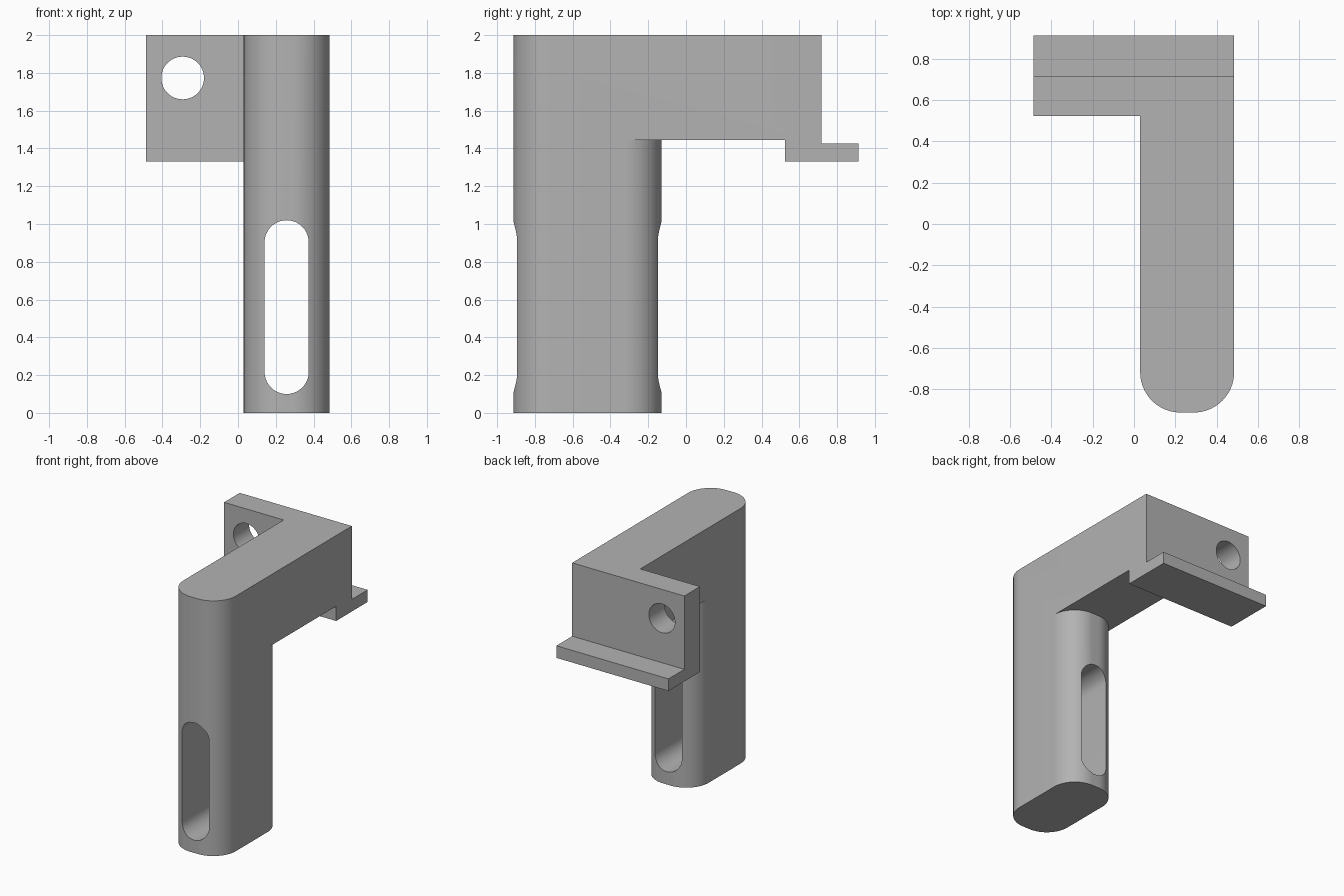
import bpy, bmesh
from math import sin, cos, pi
from mathutils import Matrix, Vector

if "Cube" in bpy.data.objects:
    bpy.data.objects.remove(bpy.data.objects["Cube"], do_unlink=True)

grey = bpy.data.materials.new("plain_grey")
grey.use_nodes = True
colour = (0.45, 0.45, 0.45, 1)
grey.diffuse_color = colour
grey.node_tree.nodes["Principled BSDF"].inputs["Base Color"].default_value = colour

LEFT, RIGHT, END = 0.03, 0.485, -0.487      # post sides, plate's far end
FRONT, REAR, ARM_Z, TOP = -0.913, -0.13, 1.445, 2.0
PLATE_Y, PLATE_BACK, LEDGE_BACK = 0.523, 0.717, 0.913
MID = (LEFT + RIGHT) / 2


def arc(cx, cy, r, start, sweep, steps=20):
    """Points along a circular arc, angles in radians."""
    return [(cx + r * cos(start + sweep * i / steps),
             cy + r * sin(start + sweep * i / steps)) for i in range(steps + 1)]


def rounded_rect(x0, x1, y0, y1, r):
    corners = [(x1 - r, y1 - r), (x0 + r, y1 - r), (x0 + r, y0 + r), (x1 - r, y0 + r)]
    return [p for i, (x, y) in enumerate(corners) for p in arc(x, y, r, i * pi / 2, pi / 2)]


def prism(name, outline, low, high, along_y=False):
    """Extrude an outline along z, or an x-z outline along y."""
    bm = bmesh.new()
    place = (lambda a, b: (a, low, b)) if along_y else (lambda a, b: (a, b, low))
    face = bm.faces.new([bm.verts.new(place(a, b)) for a, b in outline])
    new = bmesh.ops.extrude_face_region(bm, geom=[face])["geom"]
    step = Vector((0, high - low, 0)) if along_y else Vector((0, 0, high - low))
    bmesh.ops.translate(bm, vec=step, verts=[g for g in new if isinstance(g, bmesh.types.BMVert)])
    bmesh.ops.recalc_face_normals(bm, faces=bm.faces)
    mesh = bpy.data.meshes.new(name)
    bm.to_mesh(mesh)
    bm.free()
    mesh.materials.append(grey)
    obj = bpy.data.objects.new(name, mesh)
    bpy.context.collection.objects.link(obj)
    return obj


def combine(body, other, operation):
    """Apply a boolean and discard the helper."""
    other.hide_render = True
    mod = body.modifiers.new(operation, "BOOLEAN")
    mod.operation, mod.solver, mod.object = operation, "EXACT", other
    bpy.ops.object.select_all(action="DESELECT")
    bpy.context.view_layer.objects.active = body
    body.select_set(True)
    bpy.ops.object.modifier_apply(modifier=mod.name)
    bpy.data.objects.remove(other, do_unlink=True)


# Rounded upright post
R = 0.195
body = prism("bracket_body", rounded_rect(LEFT, RIGHT, FRONT, REAR, R), 0, TOP)

# Arm running back, starting inside the post
arm = [(LEFT, FRONT + R), (RIGHT, FRONT + R), (RIGHT, PLATE_BACK), (LEFT, PLATE_BACK)]
combine(body, prism("arm", arm, ARM_Z, TOP), "UNION")

# Cross plate and the thin ledge at its foot
plate = [(END, PLATE_Y), (RIGHT, PLATE_Y), (RIGHT, PLATE_BACK), (END, PLATE_BACK)]
combine(body, prism("plate", plate, 1.33, TOP), "UNION")
ledge = [(END, PLATE_Y), (RIGHT, PLATE_Y), (RIGHT, LEDGE_BACK), (END, LEDGE_BACK)]
combine(body, prism("ledge", ledge, 1.33, 1.425), "UNION")

# Merge coplanar faces left by the joins
bm = bmesh.new()
bm.from_mesh(body.data)
bmesh.ops.remove_doubles(bm, verts=bm.verts, dist=0.0001)
bmesh.ops.dissolve_limit(bm, angle_limit=0.01, verts=bm.verts, edges=bm.edges)
bm.to_mesh(body.data)
bm.free()

# Long slot through the post
W = 0.117
slot = arc(MID, 1.02 - W, W, 0, pi) + arc(MID, 0.1 + W, W, pi, pi)
combine(body, prism("slot_cutter", slot, -1.2, 0.2, True), "DIFFERENCE")

# Round hole through the plate
hole = arc(-0.293, 1.773, 0.113, 0, 2 * pi, 48)[:-1]
combine(body, prism("hole_cutter", hole, 0.4, 0.85, True), "DIFFERENCE")

bpy.ops.object.shade_smooth_by_angle()
